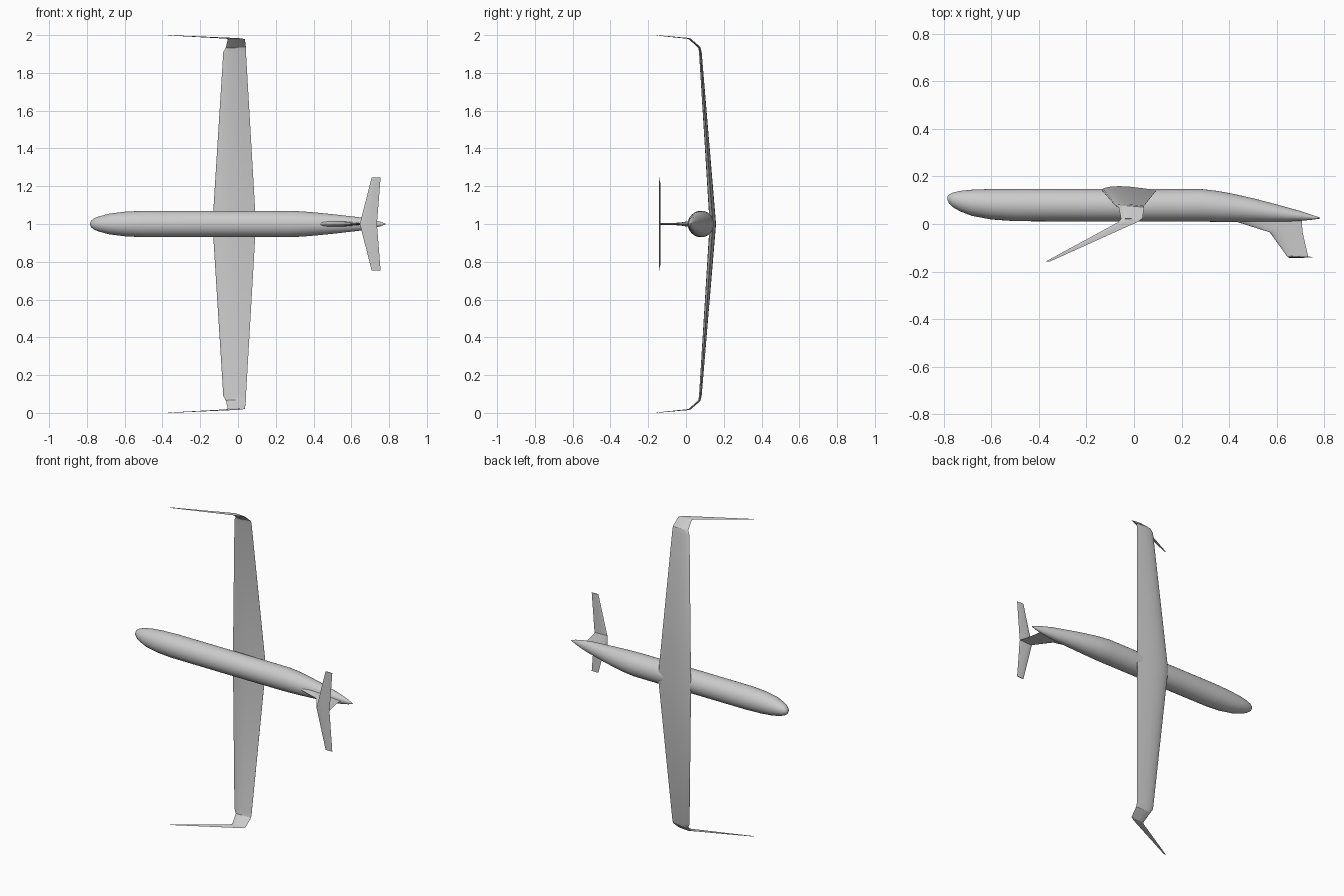
import bpy, bmesh, math

if "Cube" in bpy.data.objects:
    bpy.data.objects.remove(bpy.data.objects["Cube"])

N = 32
# Airfoil half outline: chord fraction, half-thickness fraction
FOIL = [(0, 0), (.02, .36), (.08, .68), (.18, .92), (.32, 1), (.5, .88), (.75, .48), (1, .03)]


def loft(name, rings, angle=35):
    """Skin a list of equal-length rings and cap both ends."""
    bm = bmesh.new()
    vs = [[bm.verts.new(p) for p in r] for r in rings]
    n = len(rings[0])
    for a, b in zip(vs, vs[1:]):
        for i in range(n):
            j = (i + 1) % n
            bm.faces.new((a[i], a[j], b[j], b[i]))
    bm.faces.new(vs[0])
    bm.faces.new(vs[-1][::-1])
    bmesh.ops.recalc_face_normals(bm, faces=bm.faces)
    me = bpy.data.meshes.new(name)
    bm.to_mesh(me)
    bm.free()
    ob = bpy.data.objects.new(name, me)
    bpy.context.collection.objects.link(ob)
    bpy.ops.object.select_all(action='DESELECT')
    bpy.context.view_layer.objects.active = ob
    ob.select_set(True)
    bpy.ops.object.shade_smooth_by_angle(angle=math.radians(angle))
    return ob


def foil(x0, x1, y, z, thick, tilt):
    """Airfoil with chord along x; tilt 0 = thickness in y, 90 = thickness in z."""
    t = math.radians(tilt)
    pts = [(c, h) for c, h in FOIL] + [(c, -h) for c, h in FOIL[:0:-1]]
    return [(x0 + (x1 - x0) * c, y + h * thick / 2 * math.cos(t),
             z + h * thick / 2 * math.sin(t)) for c, h in pts]


def span(name, half):
    """Full-span surface from half stations (x0, x1, y, dz, thick, tilt)."""
    left = [foil(a, b, y, 1 - d, t, -k) for a, b, y, d, t, k in half[:0:-1]]
    right = [foil(a, b, y, 1 + d, t, k) for a, b, y, d, t, k in half]
    return loft(name, left + right, 30)


# Fuselage: x, y low, y high, half width in z
body = [(-.784, .104, .114, .005), (-.777, .086, .124, .018), (-.76, .07, .132, .031),
        (-.73, .053, .139, .042), (-.68, .034, .144, .055), (-.6, .019, .147, .065),
        (-.5, .012, .148, .07), (-.2, .010, .148, .07), (.28, .010, .147, .07),
        (.35, .009, .139, .066), (.42, .009, .126, .06), (.5, .009, .108, .052),
        (.57, .009, .09, .044), (.64, .010, .071, .036), (.7, .013, .054, .025),
        (.75, .018, .037, .013), (.782, .023, .027, .002)]
loft("fuselage", [[(x, (a + b) / 2 + (b - a) / 2 * math.cos(2 * math.pi * i / N),
                    1 + w * math.sin(2 * math.pi * i / N)) for i in range(N)]
                  for x, a, b, w in body])

# Main wing with bent tips and long swept winglets
span("wing", [(-.135, .095, .142, 0, .034, 0),
              (-.078, .042, .076, .91, .014, 5),
              (-.064, .042, .070, .935, .012, 28),
              (-.054, .036, .020, .98, .008, 55)])
for side, word in ((1, "upper"), (-1, "lower")):
    loft(word + "_winglet", [foil(-.054, .036, .022, 1 + side * .979, .007, 80),
                             foil(-.066, .014, .008, 1 + side * .983, .005, 85),
                             foil(-.37, -.352, -.157, 1 + side * .999, .002, 88)])

# Tail fin with a faired root
loft("tail_fin", [foil(.37, .705, .03, 1, .034, 90),
                  foil(.435, .705, .008, 1, .028, 90),
                  foil(.57, .708, -.035, 1, .014, 90),
                  foil(.645, .732, -.139, 1, .009, 90)])

# Tailplane on top of the fin
span("tailplane", [(.645, .735, -.139, 0, .009, 0),
                   (.65, .737, -.139, .02, .008, 0),
                   (.708, .755, -.139, .247, .005, 0)])
